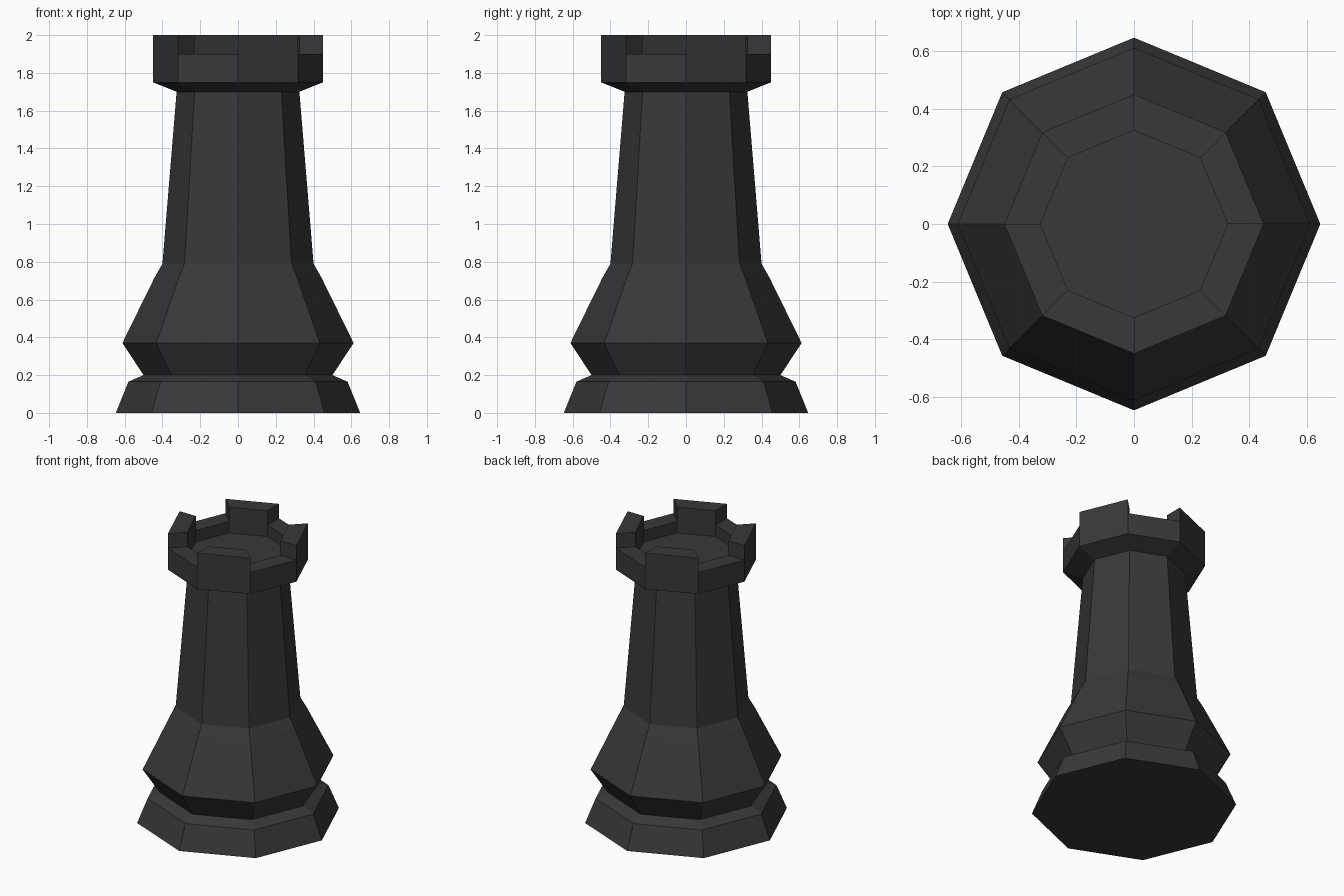
import bpy
import bmesh
from math import cos, sin, tau, radians
from mathutils import Vector

cube = bpy.data.objects.get("Cube")
if cube:
    bpy.data.objects.remove(cube, do_unlink=True)

SIDES = 8
MERLON_HEIGHT = 0.1

# Profile as (radius, height): foot, waist, flared skirt, shaft, collar, hollow crown
PROFILE = [
    (0.647, 0.0), (0.58, 0.165), (0.5, 0.2), (0.612, 0.37),
    (0.44, 0.72), (0.4, 0.79), (0.325, 1.7), (0.45, 1.75),
    (0.45, 1.9), (0.325, 1.9), (0.325, 1.82),
]
RIM = 8  # profile step whose faces form the top of the crown wall


def ring(bm, radius, z):
    return [bm.verts.new((radius * cos(tau * i / SIDES), radius * sin(tau * i / SIDES), z))
            for i in range(SIDES)]


bm = bmesh.new()
rings = [ring(bm, r, z) for r, z in PROFILE]

# Turned body, keeping every second rim face for the battlements
rim_faces = []
for step, (low, high) in enumerate(zip(rings, rings[1:])):
    for i in range(SIDES):
        j = (i + 1) % SIDES
        face = bm.faces.new((low[i], low[j], high[j], high[i]))
        if step == RIM and i % 2 == 0:
            rim_faces.append(face)

# Underside and crown floor
bm.faces.new(reversed(rings[0]))
bm.faces.new(rings[-1])

# Battlements raised from alternate rim faces
raised = bmesh.ops.extrude_face_region(bm, geom=rim_faces)["geom"]
top_verts = [g for g in raised if isinstance(g, bmesh.types.BMVert)]
bmesh.ops.translate(bm, vec=Vector((0, 0, MERLON_HEIGHT)), verts=top_verts)
bmesh.ops.delete(bm, geom=[f for f in rim_faces if f.is_valid], context="FACES_ONLY")

# Merge the flat wall faces below and above the rim line
bmesh.ops.dissolve_limit(bm, angle_limit=radians(1), verts=bm.verts[:], edges=bm.edges[:])
bmesh.ops.recalc_face_normals(bm, faces=bm.faces[:])

mesh = bpy.data.meshes.new("chess_tower")
bm.to_mesh(mesh)
bm.free()
tower = bpy.data.objects.new("chess_tower", mesh)
bpy.context.collection.objects.link(tower)

# Dark charcoal finish
charcoal = bpy.data.materials.new("charcoal")
charcoal.use_nodes = True
colour = (0.04, 0.04, 0.04, 1.0)
charcoal.diffuse_color = colour
charcoal.node_tree.nodes["Principled BSDF"].inputs["Base Color"].default_value = colour
mesh.materials.append(charcoal)
